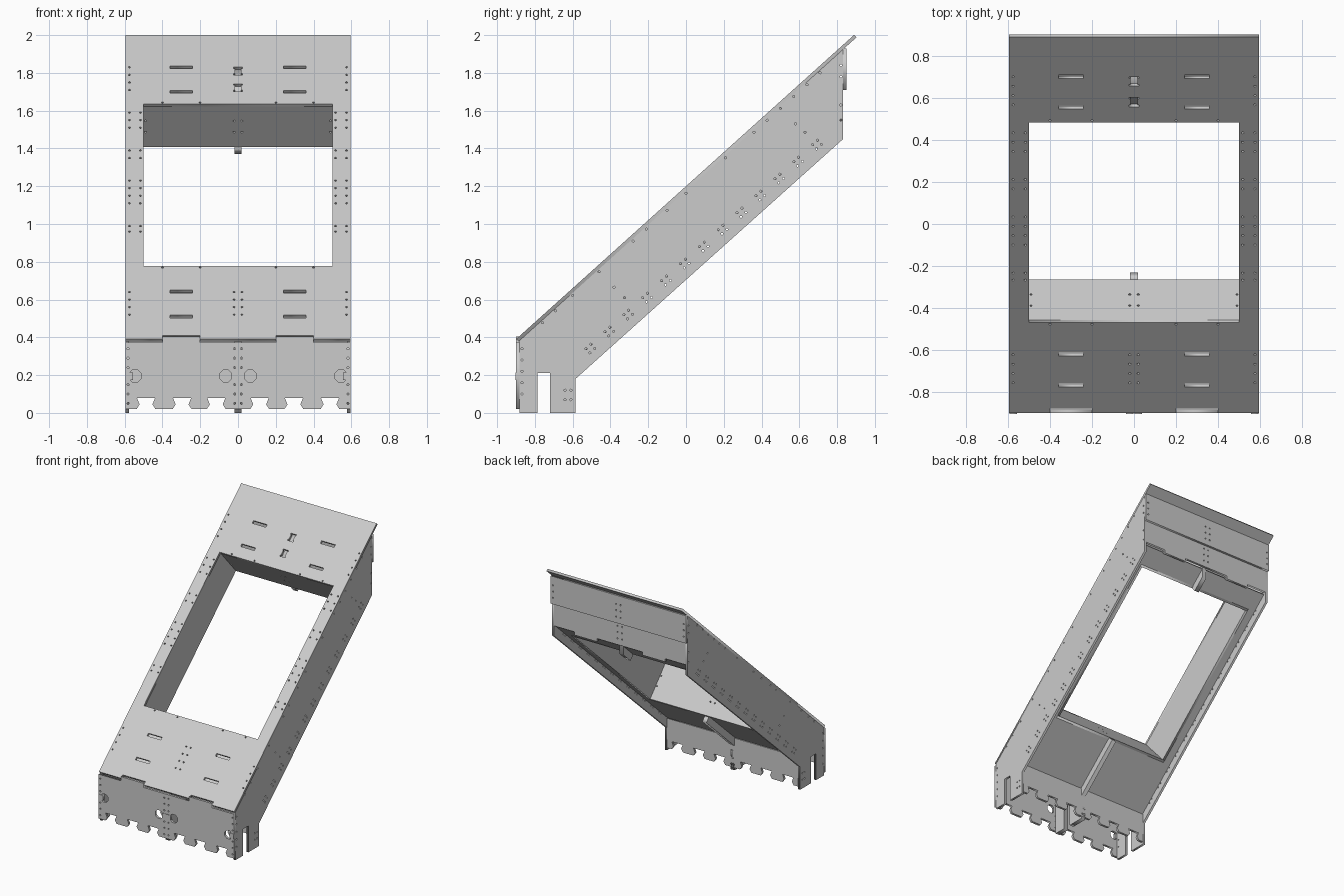
import bpy
from math import atan, cos, sin, pi
from mathutils import Matrix, Vector

if "Cube" in bpy.data.objects:
    bpy.data.objects.remove(bpy.data.objects["Cube"])

T = 0.018                      # board thickness
A = atan(0.9)                  # slope of the body
C, S = cos(A), sin(A)
MID = Vector((0, 0, 1.2))      # top surface above the centre
X, Y, Z = Vector((1, 0, 0)), Vector((0, 1, 0)), Vector((0, 0, 1))
ALONG, OUT = Vector((0, C, S)), Vector((0, -S, C))

# drawing planes: origin, right, up
SLOPE = (MID, X, ALONG)
CROSS = (MID, X, OUT)
LENGTH = (MID, ALONG, OUT)
SIDE = (Vector(), Y, Z)
FRONT = (Vector(), X, Z)


def board(name, plane, lo, hi, outline, holes=()):
    """Flat board with cut-outs, lying between lo and hi along the plane normal."""
    o, u, v = plane
    w = u.cross(v)
    cu = bpy.data.curves.new(name, 'CURVE')
    cu.dimensions, cu.fill_mode, cu.extrude = '2D', 'BOTH', (hi - lo) / 2
    for loop in [outline, *holes]:
        sp = cu.splines.new('POLY')
        sp.points.add(len(loop) - 1)
        for p, (a, b) in zip(sp.points, loop):
            p.co = (a, b, 0, 1)
        sp.use_cyclic_u = True
    tmp = bpy.data.objects.new(name + "_outline", cu)
    bpy.context.collection.objects.link(tmp)
    dg = bpy.context.evaluated_depsgraph_get()
    me = bpy.data.meshes.new_from_object(tmp.evaluated_get(dg))
    bpy.data.objects.remove(tmp)
    ob = bpy.data.objects.new(name, me)
    bpy.context.collection.objects.link(ob)
    m = Matrix((u, v, w)).transposed().to_4x4()
    m.translation = o + w * (lo + hi) / 2
    ob.matrix_world = m
    return ob


def rect(x0, y0, x1, y1):
    return [(x0, y0), (x1, y0), (x1, y1), (x0, y1)]


def ngon(x, y, r=0.006, n=6):
    return [(x + r * cos(2 * pi * (i + .5) / n), y + r * sin(2 * pi * (i + .5) / n)) for i in range(n)]


def grid(xs, ys):
    return [ngon(x, y) for x in xs for y in ys]


def yz(s, n):
    p = MID + ALONG * s + OUT * n
    return (p.y, p.z)


def s_at(z):
    return (z - 1.2) / S


W0, W1, WX = -0.63, 0.65, 0.5      # window limits
DEPTH = -0.306                     # lower end of the window walls
END = 0.595

# top panel with window, slots and screw holes
window = rect(-WX, W0, WX, W1)
holes = [window]
for z in (1.83, 1.70, 0.643, 0.51):
    for x in (-0.3, 0.3):
        holes.append(rect(x - 0.06, s_at(z) - 0.011, x + 0.06, s_at(z) + 0.011))
for z in (1.81, 1.722):
    half = [(0.024, -0.03), (0.024, -0.02), (0.017, -0.02), (0.017, 0.02), (0.024, 0.02), (0.024, 0.03)]
    holes.append([(x, y + s_at(z)) for x, y in half] + [(-x, y + s_at(z)) for x, y in reversed(half)])
low = [s_at(z) for z in (0.64, 0.6, 0.56, 0.52)]
high = [s_at(z) for z in (1.83, 1.79, 1.75, 1.71)]
mid = [s_at(z) for z in (1.59, 1.55, 1.51, 1.39, 1.35, 1.23, 1.19, 1.15, 1.11, 0.99, 0.96)]
holes += grid((-0.575, 0.575), low + high + mid) + grid((-0.517, 0.517), mid)
holes += grid((-0.02, 0.02), low) + grid((-0.4, -0.2, 0.2, 0.4), (W0 - 0.012, W1 + 0.012))
e0, e1 = -1.208, -1.18
outline = [(-END, e0), (-0.4, e0), (-0.4, e1), (-0.2, e1), (-0.2, e0), (0.2, e0), (0.2, e1),
           (0.4, e1), (0.4, e0), (END, e0), (END, 1.198), (-END, 1.198)]
board("top_panel", SLOPE, -T, 0, outline, holes)

# underside panel, recessed between the sides
IN = END - T
board("underside_panel", SLOPE, DEPTH, DEPTH + T, rect(-IN, -1.075, IN, 0.815),
      [rect(-WX - T, W0 - T, WX + T, W1 + T)])

# window walls
end_holes = grid((-0.49, -0.02, 0.02, 0.49), (-0.2, -0.12))
board("window_upper_wall", CROSS, -W1 - T, -W1, rect(-WX - T, DEPTH, WX + T, -T), end_holes)
board("window_lower_wall", CROSS, -W0, -W0 + T, rect(-WX - T, DEPTH, WX + T, -T), end_holes)
for name, x in (("left", -WX - T), ("right", WX)):
    board("window_%s_wall" % name, LENGTH, x, x + T, rect(W0, DEPTH, W1, -T))

# side panels with leg slot and screw rows
TOP = 1.2 - T / C
Y0, Y1, LEG = -0.9 + T, 0.832, -0.585
SLOT = [(-0.72, 0), (-0.72, 0.21), (-0.785, 0.21), (-0.785, 0)]
side = [(Y0, 0), (Y0, TOP + 0.9 * Y0), (Y1, TOP + 0.9 * Y1), (Y1, 1.45), (LEG, 0.18), (LEG, 0)] + SLOT
holes = []
for i in range(13):
    y = -0.52 + i * 0.1
    s = (y - 0.2) / C
    holes += [ngon(*yz(s + ds, n)) for ds in (0, 0.035) for n in (-0.285, -0.315)]
for y in (-0.76, -0.69, -0.6, -0.46, -0.28, -0.21, -0.1, 0, 0.21, 0.36, 0.43, 0.5, 0.57, 0.64, 0.71):
    holes.append(ngon(y, TOP + 0.9 * y - 0.014))
holes += [ngon(y, z) for y, z in ((-0.38, 0.665), (-0.325, 0.61), (0.58, 1.53), (0.63, 1.485))]
holes += grid((-0.868,), (0.1, 0.16, 0.22, 0.28, 0.34)) + grid((-0.64, -0.61), (0.07, 0.12))
holes += grid((0.82,), (1.55, 1.63, 1.78, 1.84))
for name, x in (("left", -END), ("right", IN)):
    board(name + "_side_panel", SIDE, x, x + T, side, holes)

# central dividers, showing as ribs on the underside
RIB = -0.357
s_leg = (LEG + RIB * S) / C
lower = [yz(W0 - 0.001, -0.31), yz(W0 - 0.001, RIB), yz(s_leg, RIB), (LEG, 0)] + SLOT
lower += [(Y0, 0), (Y0, TOP + 0.9 * Y0), yz(W0 - T, -T), yz(W0 - T, -0.31)]
board("lower_divider", SIDE, -T, T, lower)
s_back = (0.81 + RIB * S) / C
upper = [yz(W1 + T, -T), yz(W1 + T, -0.31), yz(W1, -0.31), yz(W1, RIB), yz(s_back, RIB), (0.81, TOP + 0.9 * 0.81)]
board("upper_divider", SIDE, -T, T, upper)


def notched(half_width):
    """Bottom edge, left to right, with flared notches."""
    pts = [(-half_width, 0.02)]
    for x in (-0.487, -0.296, -0.115, 0.115, 0.296, 0.487):
        shape = [(0.05, 0.02), (0.034, 0.045), (0.048, 0.08)]
        pts += [(x - a, z) for a, z in shape] + [(x + a, z) for a, z in reversed(shape)]
    return pts + [(half_width, 0.02)]


# front panel with joint tabs along the top
F, TAB = 0.372, 0.405
front = notched(END) + [(END, F), (0.4, F), (0.4, TAB), (0.2, TAB), (0.2, F), (-0.2, F),
                        (-0.2, TAB), (-0.4, TAB), (-0.4, F), (-END, F)]
holes = [ngon(x, 0.195, 0.035, 8) for x in (-0.545, -0.065, 0.065, 0.545)]
holes += grid((-0.582, -0.018, 0.018, 0.582), (0.05, 0.1, 0.15, 0.24, 0.29, 0.34))
board("front_panel", FRONT, 0.9 - T, 0.9, front, holes)
for i, x in enumerate((-0.575, -0.02, 0.02, 0.575)):
    board("joint_key_%d" % (i + 1), FRONT, 0.9 - T, 0.903, rect(x - 0.018, 0.175, x + 0.018, 0.215))

# rear board of the base
board("base_rear_panel", FRONT, -LEG, -LEG + T, notched(IN) + [(IN, 0.255), (-IN, 0.255)])

# back panels
board("back_upper_panel", FRONT, -Y1 - T, -Y1, rect(-END, 1.71, END, 1.93),
      grid((-0.575, -0.02, 0.02, 0.575), (1.76, 1.81, 1.86)))
B, BT = 1.53, 1.505
back = [(-IN, 1.72), (-IN, B), (-0.4, B), (-0.4, BT), (-0.2, BT), (-0.2, B), (0.2, B), (0.2, BT),
        (0.4, BT), (0.4, B), (IN, B), (IN, 1.72)]
board("back_lower_panel", FRONT, -Y1, -Y1 + T, back, grid((-0.02, 0.02), (1.58, 1.63, 1.68)))
